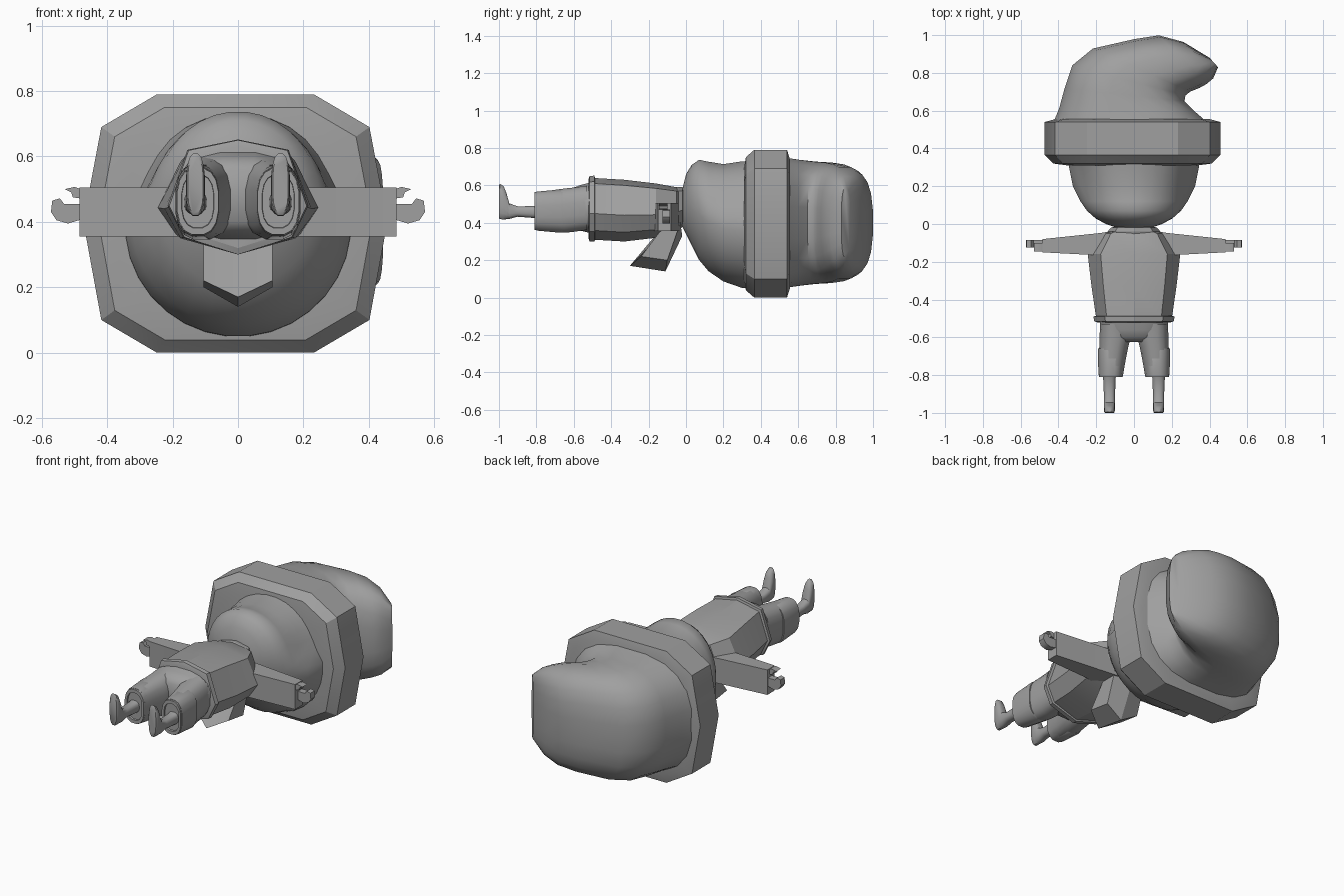
import bpy, bmesh, math
from mathutils import Vector

if "Cube" in bpy.data.objects:
    bpy.data.objects.remove(bpy.data.objects["Cube"])

mat = bpy.data.materials.new("plain_grey")
mat.use_nodes = True
GREY = (0.35, 0.35, 0.35, 1)
mat.diffuse_color = GREY
mat.node_tree.nodes["Principled BSDF"].inputs["Base Color"].default_value = GREY


def loft(name, rings, angle=30):
    """Skin a list of point rings and close both ends."""
    bm = bmesh.new()
    rows = [[bm.verts.new(p) for p in ring] for ring in rings]
    n = len(rows[0])
    for a, b in zip(rows, rows[1:]):
        for i in range(n):
            j = (i + 1) % n
            bm.faces.new((a[i], a[j], b[j], b[i]))
    bm.faces.new(rows[0])
    bm.faces.new(rows[-1][::-1])
    bmesh.ops.recalc_face_normals(bm, faces=bm.faces)
    me = bpy.data.meshes.new(name)
    bm.to_mesh(me)
    bm.free()
    ob = bpy.data.objects.new(name, me)
    bpy.context.collection.objects.link(ob)
    me.materials.append(mat)
    bpy.ops.object.select_all(action="DESELECT")
    ob.select_set(True)
    bpy.context.view_layer.objects.active = ob
    bpy.ops.object.shade_smooth_by_angle(angle=math.radians(angle))
    return ob


def mirrored(name, rings, angle=30):
    """Left and right copies of a part."""
    for side, s in (("left_", 1), ("right_", -1)):
        loft(side + name, [[(p[0] * s, p[1], p[2]) for p in r] for r in rings], angle)


def oval(n, power=2.0):
    """Unit superellipse."""
    pts = []
    for i in range(n):
        t = 2 * math.pi * (i + 0.5) / n
        c, s = math.cos(t), math.sin(t)
        pts.append((math.copysign(abs(c) ** (2 / power), c), math.copysign(abs(s) ** (2 / power), s)))
    return pts


def section(shape, y, w, lo, hi, cx=0.0):
    """Place a unit outline at depth y."""
    mid, h = (lo + hi) / 2, (hi - lo) / 2
    return [Vector((cx + w * u, y, mid + h * v)) for u, v in shape]


# Head
ring = oval(32)
HEAD = [(-.03, .05, .42, .5), (-.02, .09, .38, .58), (0, .15, .34, .66), (.03, .205, .28, .71),
        (.07, .25, .2, .738), (.12, .285, .14, .728), (.2, .325, .085, .715),
        (.3, .345, .05, .73), (.45, .35, .04, .735)]
head = [section(ring, *r) for r in HEAD]
# Hollow cheeks below the brow, and the front overhang
for row, r in zip(head, HEAD):
    for p, (u, v) in zip(row, ring):
        if r[0] > .09 and r[0] < .4 and v > .1:
            p.x *= 1 - .12 * math.sin(math.pi * v) * math.sin(math.pi * (r[0] - .09) / .31)
loft("head", head, 60)

# Hat band
half = [(.24, 0), (.41, .1), (.465, .4), (.41, .69), (.24, .79)]
band = half + [(-x, z) for x, z in half[::-1]]


def band_ring(y, k):
    return [(x * k - .008, y, .395 + (z - .395) * k) for x, z in band]


loft("hat_band", [band_ring(.31, .74), band_ring(.32, .9), band_ring(.365, 1),
                  band_ring(.54, 1), band_ring(.555, .88)], 25)

# Drooping hat, lofted between its outer and inner edges
HAT = [(-.43, .54, .39, .54, .35), (-.40, .61, .32, .6, .34), (-.37, .72, .27, .65, .33),
       (-.33, .84, .275, .68, .325), (-.22, .93, .30, .70, .315), (0, .98, .35, .72, .3),
       (.13, 1, .385, .74, .28), (.26, .965, .42, .77, .25), (.40, .88, .445, .83, .19)]
hat = []
for xl, yl, xr, yr, h in HAT:
    hat.append([(xl + (xr - xl) * (u + 1) / 2, yl + (yr - yl) * (u + 1) / 2, .4 + h * v)
                for u, v in oval(20, 2.7)])
loft("hat", hat, 50)

# Tunic, belt and collar share a ten-sided outline
right = [(0, 1), (.72, .82), (1, -.15), (.78, -.7), (0, -1)]
tunic = right + [(-u, v) for u, v in right[-2:0:-1]]
loft("tunic", [section(tunic, *r) for r in
               [(-.025, .09, .38, .58), (-.05, .17, .36, .59), (-.16, .245, .32, .61),
                (-.33, .225, .30, .63), (-.5, .2, .31, .64)]], 20)
loft("belt", [section(tunic, *r) for r in
              [(-.485, .2, .31, .635), (-.49, .215, .3, .652), (-.515, .21, .3, .65), (-.522, .19, .32, .63)]], 20)
loft("collar", [section(tunic, *r) for r in
                [(-.055, .1, .37, .59), (-.04, .14, .36, .592), (-.018, .12, .38, .59), (-.012, .08, .4, .56)]], 20)

# Sleeves
mirrored("sleeve", [[(x, a, .355), (x, b, .355), (x, b, .505), (x, a, .505)]
                    for x, a, b in [(.08, -.035, -.19), (.2, -.05, -.165), (.485, -.08, -.15)]])

# Mitten hands with a curled thumb
hand = [(.47, .41), (.52, .395), (.555, .405), (.572, .43), (.568, .465), (.545, .472), (.532, .455), (.47, .455)]
thumb = [(.47, .47), (.505, .475), (.51, .49), (.53, .5), (.5, .507), (.47, .497)]
for name, shape, a, b in (("hand", hand, -.085, -.125), ("thumb", thumb, -.1, -.145)):
    mirrored(name, [[(x, y, z) for x, z in shape] for y in (a, b)], 40)

# Hood hanging behind the shoulders
edge = [(-.24, .22), (-.1, .2), (-.03, .4), (-.09, .42)]
middle = [(-.3, .17), (-.11, .14), (-.02, .33), (-.05, .42)]
loft("hood", [[(x, y, z) for y, z in prof] for x, prof in ((-.105, edge), (0, middle), (.105, edge))], 20)

# Trousers
soft = oval(16, 2.6)
loft("hips", [section(soft, *r) for r in
              [(-.5, .185, .34, .62), (-.56, .18, .355, .605), (-.6, .165, .37, .59), (-.625, .12, .4, .56)]], 40)
mirrored("trouser_leg", [section(soft, *r) for r in
                         [(-.53, .08, .36, .6, .1), (-.6, .084, .35, .59, .1), (-.65, .078, .345, .585, .107),
                          (-.72, .072, .35, .575, .115), (-.81, .064, .36, .565, .123),
                          (-.81, .05, .38, .545, .123), (-.76, .045, .39, .54, .123)]], 40)
mirrored("boot_cuff", [section(soft, *r) for r in
                       [(-.66, .07, .35, .575, .122), (-.67, .078, .345, .58, .115), (-.8, .066, .357, .568, .123)]], 40)

# Shins and upturned feet
mirrored("foot", [section(soft, *r) for r in
                  [(-.74, .035, .42, .52, .13), (-.81, .034, .425, .49, .13), (-.9, .03, .432, .488, .13),
                   (-.945, .03, .42, .505, .13), (-.96, .03, .418, .56, .13), (-.975, .03, .417, .597, .13),
                   (-.995, .028, .418, .61, .13), (-1, .024, .425, .6, .13)]], 40)
